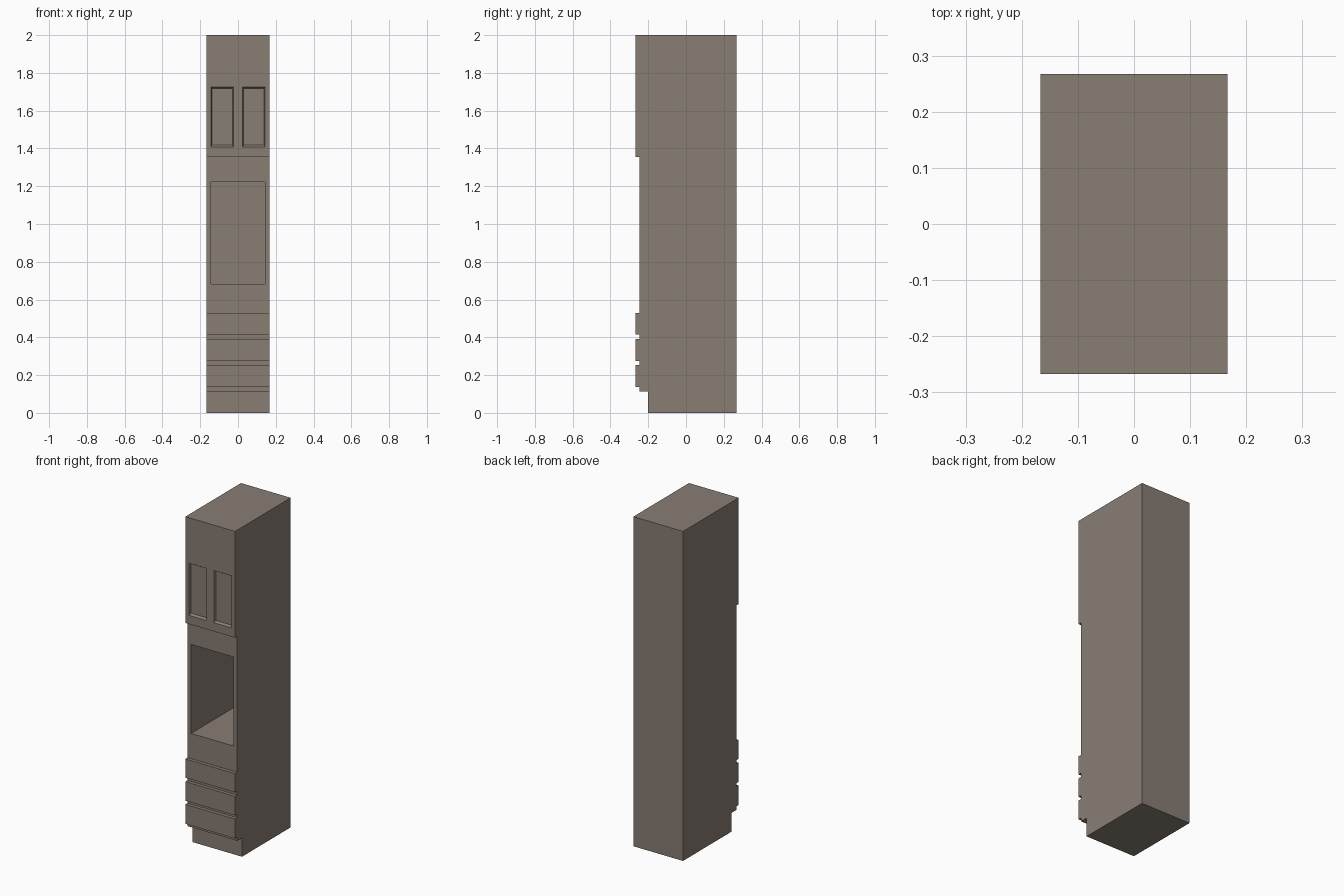
import bpy
import bmesh

if "Cube" in bpy.data.objects:
    bpy.data.objects.remove(bpy.data.objects["Cube"])

W = 0.167            # half width
FRONT = -0.267       # face of doors and drawers
BODY = -0.246        # face of the carcass
BACK = 0.267


def prism(profile, x0, x1):
    """Side profile of (y, z) points, extruded across the width."""
    bm = bmesh.new()
    face = bm.faces.new([bm.verts.new((x0, y, z)) for y, z in profile])
    out = bmesh.ops.extrude_face_region(bm, geom=[face])
    for v in out["geom"]:
        if isinstance(v, bmesh.types.BMVert):
            v.co.x = x1
    bmesh.ops.recalc_face_normals(bm, faces=bm.faces)
    return bm


def slab(z0, z1, x0=-W, x1=W):
    return prism([(FRONT, z0), (BODY, z0), (BODY, z1), (FRONT, z1)], x0, x1)


def face_at(bm, axis, value):
    return next(f for f in bm.faces
                if all(abs(v.co[axis] - value) < 1e-5 for v in f.verts))


def recess(bm, y, rim, floor, floor_y):
    """Sink a rectangular pocket; rim and floor are (x0, x1, z0, z1)."""
    f = face_at(bm, 1, y)
    for (x0, x1, z0, z1), yy in ((rim, y), (floor, floor_y)):
        bmesh.ops.inset_individual(bm, faces=[f], thickness=0.005)
        c = f.calc_center_median()
        for v in f.verts:
            v.co = (x0 if v.co.x < c.x else x1, yy, z0 if v.co.z < c.z else z1)
    bm.normal_update()


def finish(bm, name):
    mesh = bpy.data.meshes.new(name)
    bm.to_mesh(mesh)
    bm.free()
    obj = bpy.data.objects.new(name, mesh)
    bpy.context.collection.objects.link(obj)
    mat = bpy.data.materials.get("taupe") or bpy.data.materials.new("taupe")
    mat.diffuse_color = (0.25, 0.205, 0.175, 1)
    mat.use_nodes = True
    mat.node_tree.nodes["Principled BSDF"].inputs["Base Color"].default_value = mat.diffuse_color
    mesh.materials.append(mat)
    return obj


# Carcass with set-back plinth and deep oven niche
carcass = prism([(-0.2, 0), (BACK, 0), (BACK, 2), (BODY, 2),
                 (BODY, 0.114), (-0.2, 0.114)], -W, W)
niche = (-0.143, 0.143, 0.683, 1.223)
recess(carcass, BODY, niche, niche, 0.245)
finish(carcass, "carcass")

# Drawer fronts
for i, (z0, z1) in enumerate(((0.136, 0.254), (0.276, 0.392), (0.416, 0.53))):
    finish(slab(z0, z1), f"drawer_front_{i + 1}")

# Paired upper doors with sunken panels, mirrored across the centre
door = slab(1.355, 1.777, 0, W)
recess(door, FRONT, (0.025, 0.143, 1.408, 1.724),
       (0.030, 0.138, 1.418, 1.717), FRONT + 0.012)
bmesh.ops.delete(door, geom=[face_at(door, 0, 0)], context='FACES_ONLY')
doors = finish(door, "upper_doors")
doors.modifiers.new("mirror", 'MIRROR').use_axis[0] = True

# Plain fascia above the doors
finish(slab(1.777, 2.0), "top_fascia")
